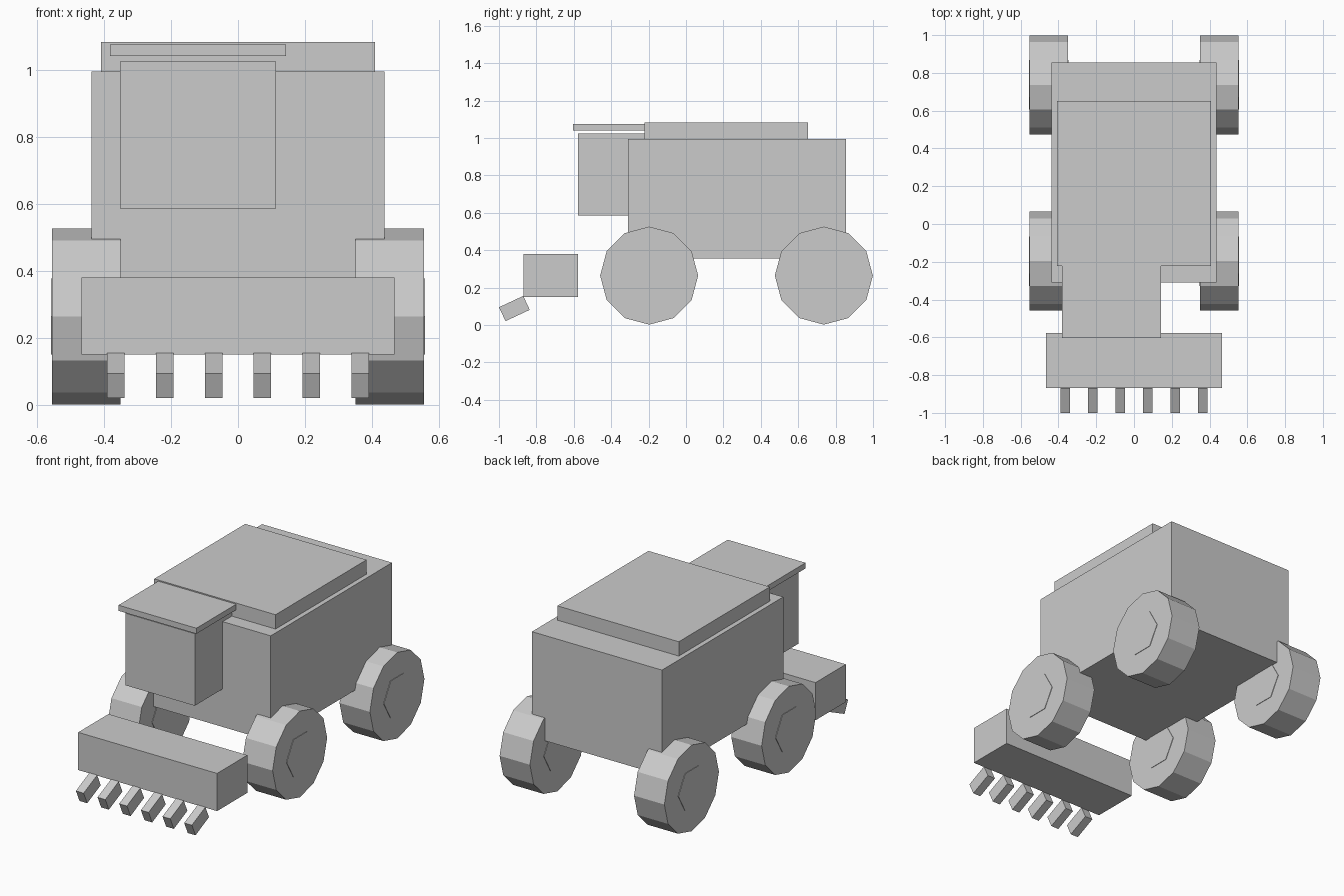
import bpy
from math import radians, pi
from mathutils import Matrix

cube = bpy.data.objects.get("Cube")
if cube:
    bpy.data.objects.remove(cube, do_unlink=True)

GREY = (0.6, 0.6, 0.6, 1)
paint = bpy.data.materials.new("light_grey")
paint.use_nodes = True
paint.diffuse_color = GREY
paint.node_tree.nodes["Principled BSDF"].inputs["Base Color"].default_value = GREY


def finish(name):
    obj = bpy.context.object
    obj.name = name
    obj.data.materials.append(paint)
    return obj


def box(name, x, y, z, tilt=0):
    """Box from (min, max) ranges, tilted about its own x axis."""
    lo, hi = zip(x, y, z)
    centre = [(a + b) / 2 for a, b in zip(lo, hi)]
    size = [b - a for a, b in zip(lo, hi)]
    bpy.ops.mesh.primitive_cube_add(size=1, location=centre, rotation=(tilt, 0, 0))
    obj = finish(name)
    obj.data.transform(Matrix.Diagonal((*size, 1)))
    return obj


def disc(name, sides, radius, width, centre):
    """Cylinder lying along x, with a corner pointing along y."""
    bpy.ops.mesh.primitive_cylinder_add(vertices=sides, radius=radius, depth=width, location=centre)
    obj = finish(name)
    obj.data.transform(Matrix.Rotation(pi / 2, 4, "Y"))
    return obj


# Body and cab
box("body", (-0.437, 0.437), (-0.31, 0.855), (0.355, 0.995))
box("body_roof", (-0.408, 0.408), (-0.222, 0.652), (0.995, 1.082))
box("cab", (-0.352, 0.114), (-0.578, -0.11), (0.586, 1.024))
box("cab_roof", (-0.381, 0.143), (-0.604, -0.08), (1.041, 1.075))

# Header with its row of tilted teeth
box("header", (-0.467, 0.467), (-0.868, -0.577), (0.151, 0.38))
for i in range(6):
    x = -0.364 + i * 0.1456
    box(f"tooth_{i + 1}", (x - 0.026, x + 0.026), (-0.989, -0.846), (0.047, 0.129), radians(25))

# Wheels, each with a hub that shows on both sides
for side, sx in (("left", 1), ("right", -1)):
    for end, y in (("front", -0.197), ("rear", 0.737)):
        centre = (sx * 0.452, y, 0.264)
        disc(f"{end}_{side}_wheel", 12, 0.262, 0.204, centre)
        disc(f"{end}_{side}_hub", 6, 0.131, 0.21, centre)
